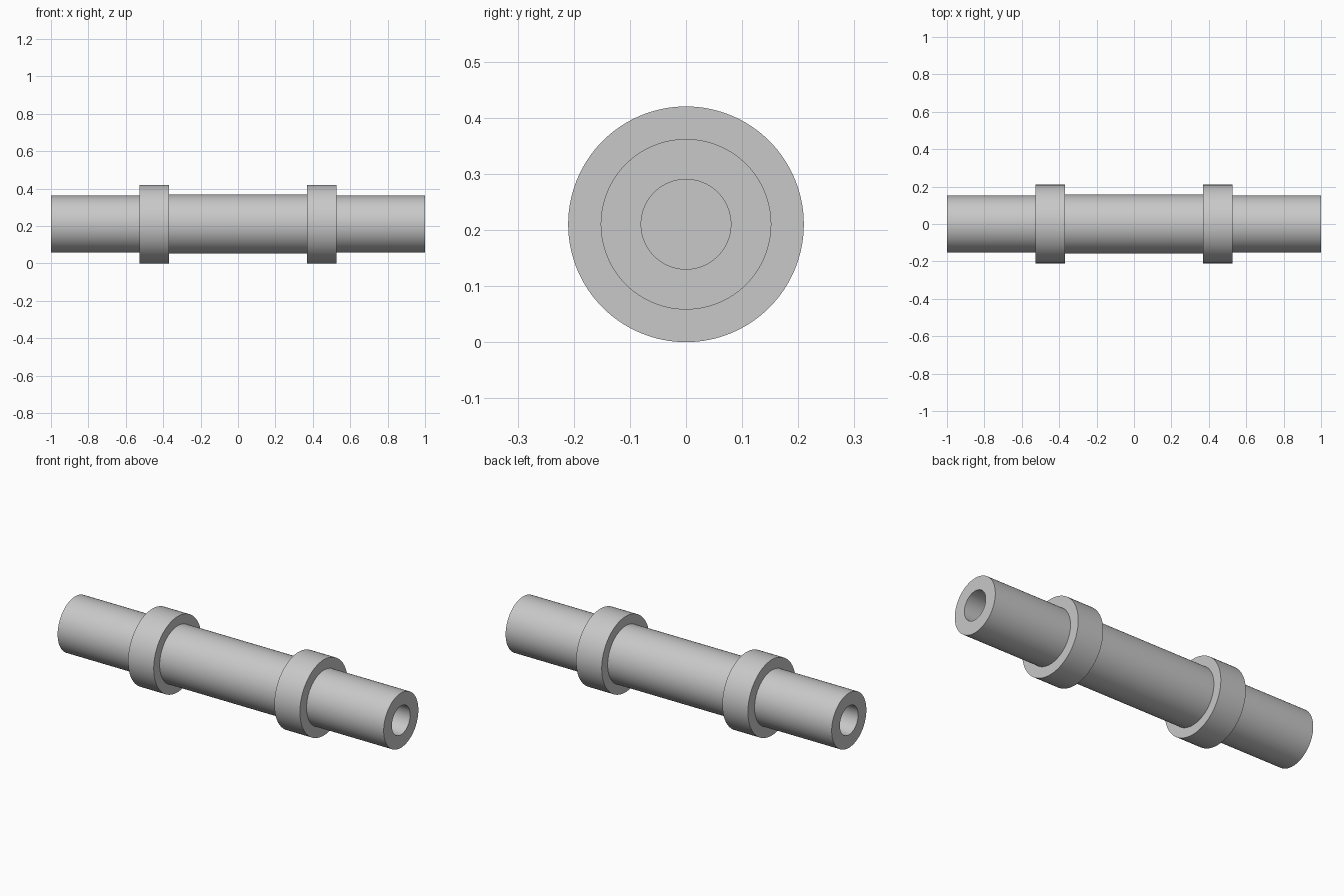
import bpy
import bmesh
from math import radians, tau
from mathutils import Vector

cube = bpy.data.objects.get("Cube")
if cube:
    bpy.data.objects.remove(cube, do_unlink=True)

# Dimensions
SEGMENTS = 128
COLLAR_R = 0.21
MID_R = 0.158
END_R = 0.152
BORE_R = 0.08
BORE_DEPTH = 0.4
COLLAR_IN, COLLAR_OUT = 0.37, 0.527

# Steel material
steel = bpy.data.materials.new("steel grey")
steel.use_nodes = True
colour = (0.58, 0.58, 0.58, 1)
steel.diffuse_color = colour
steel.node_tree.nodes["Principled BSDF"].inputs["Base Color"].default_value = colour


def lathe(name, profile, material):
    """Spin a profile of (x, radius) points around the x axis."""
    bm = bmesh.new()
    verts = [bm.verts.new((x, 0, r)) for x, r in profile]
    edges = [bm.edges.new(pair) for pair in zip(verts, verts[1:])]
    bmesh.ops.spin(bm, geom=verts + edges, cent=(0, 0, 0), axis=(1, 0, 0),
                   angle=tau, steps=SEGMENTS, use_merge=True)
    bmesh.ops.remove_doubles(bm, verts=bm.verts, dist=1e-5)
    bmesh.ops.recalc_face_normals(bm, faces=bm.faces)
    mesh = bpy.data.meshes.new(name)
    bm.to_mesh(mesh)
    bm.free()
    mesh.materials.append(material)
    obj = bpy.data.objects.new(name, mesh)
    bpy.context.collection.objects.link(obj)
    bpy.ops.object.select_all(action='DESELECT')
    obj.select_set(True)
    bpy.context.view_layer.objects.active = obj
    bpy.ops.object.shade_smooth_by_angle(angle=radians(30))
    return obj


# Half of the stepped shaft: middle, collar, end journal, blind bore
half = [
    (COLLAR_IN, MID_R),
    (COLLAR_IN, COLLAR_R),
    (COLLAR_OUT, COLLAR_R),
    (COLLAR_OUT, END_R),
    (1, END_R),
    (1, BORE_R),
    (1 - BORE_DEPTH, BORE_R),
    (1 - BORE_DEPTH, 0),
]
mirrored = [(-x, r) for x, r in reversed(half)]

shaft = lathe("collared_shaft", mirrored + half, steel)
shaft.location = Vector((0, 0, COLLAR_R))
